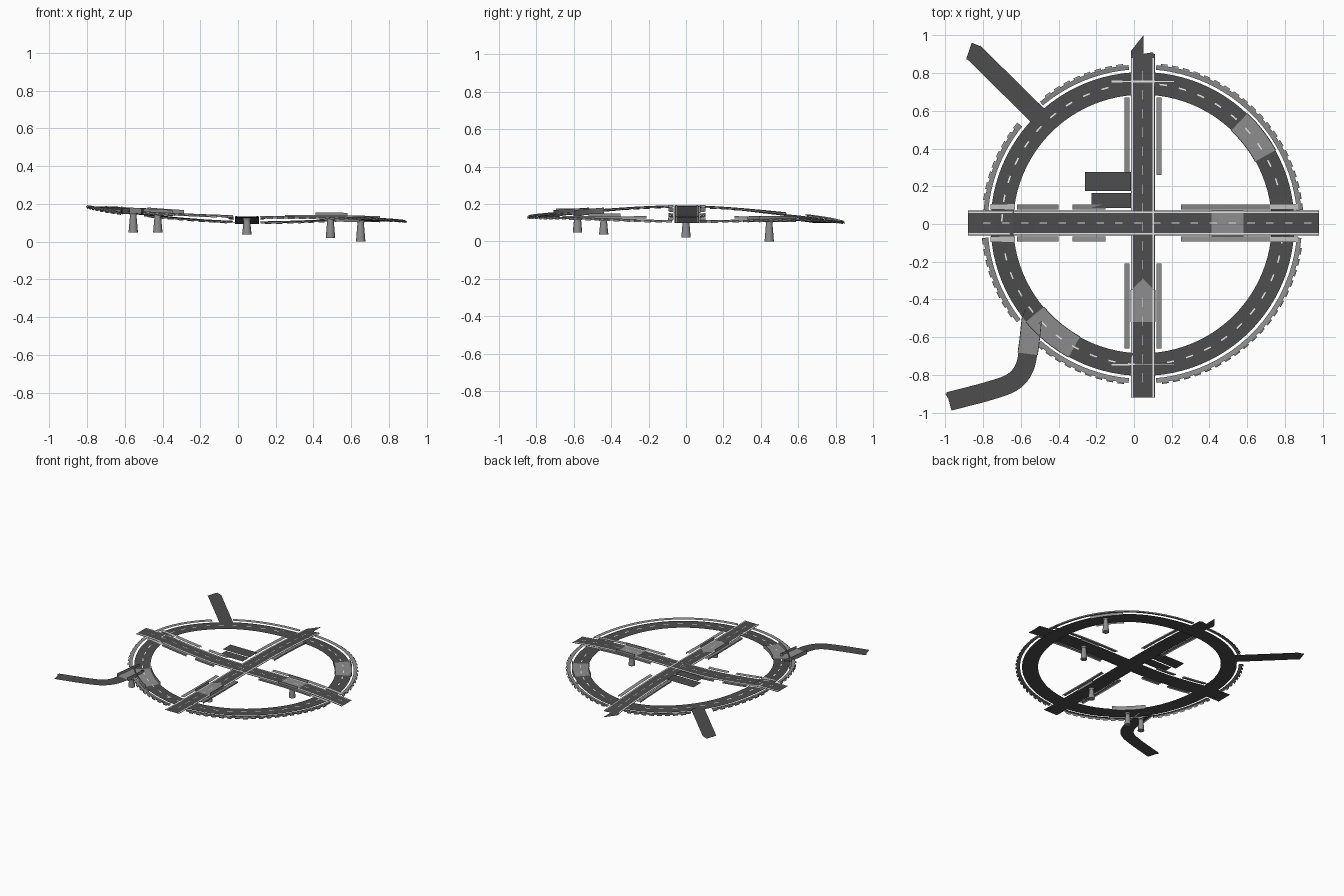
import bpy, bmesh, math
from mathutils import Vector, Matrix

cube = bpy.data.objects.get("Cube")
if cube:
    bpy.data.objects.remove(cube)


def material(name, v):
    m = bpy.data.materials.new(name)
    m.use_nodes = True
    m.diffuse_color = (v, v, v, 1)
    m.node_tree.nodes["Principled BSDF"].inputs["Base Color"].default_value = (v, v, v, 1)
    return m


ASPHALT = material("asphalt", 0.075)
CONCRETE = material("concrete", 0.27)
PALE = material("pale_concrete", 0.55)
WHITE = material("white_paint", 0.8)


def finish(name, bm, mat):
    me = bpy.data.meshes.new(name)
    bm.to_mesh(me)
    bm.free()
    me.materials.append(mat)
    ob = bpy.data.objects.new(name, me)
    bpy.context.collection.objects.link(ob)
    return ob


def interp(keys, t):
    """Smooth curve through (position, value) keys."""
    def slope(i):
        a, b = keys[max(i - 1, 0)], keys[min(i + 1, len(keys) - 1)]
        return (b[1] - a[1]) / (b[0] - a[0])
    t = min(max(t, keys[0][0]), keys[-1][0])
    i = next(i for i in range(len(keys) - 1) if t <= keys[i + 1][0])
    (x0, y0), (x1, y1) = keys[i], keys[i + 1]
    h = x1 - x0
    s = (t - x0) / h
    return (y0 * (1 + 2 * s) * (1 - s) ** 2 + y1 * s * s * (3 - 2 * s)
            + h * slope(i) * s * (1 - s) ** 2 + h * slope(i + 1) * s * s * (s - 1))


def frame(path, t):
    """Point on a path and its level left-hand direction."""
    d = path(t + 0.01) - path(t - 0.01)
    return path(t), Vector((-d.y, d.x, 0)).normalized()


def ribbons(name, path, spans, profile, mat, steps=8):
    """Sweep an open (offset, height) profile along spans of a path."""
    bm = bmesh.new()
    for t0, t1 in spans:
        last = None
        for i in range(steps + 1):
            p, n = frame(path, t0 + (t1 - t0) * i / steps)
            row = [bm.verts.new(p + n * o + Vector((0, 0, h))) for o, h in profile]
            if last:
                for k in range(len(row) - 1):
                    bm.faces.new((last[k], last[k + 1], row[k + 1], row[k]))
            last = row
    for f in bm.faces:
        f.normal_update()
        if f.normal.z < -0.01:
            f.normal_flip()
    return finish(name, bm, mat)


def flat(a, b, h=0.0):
    return [(b, h), (a, h)]


# Paths: ring, two crossing roads and two exits
CX, RADIUS, HALF = 0.045, 0.745, 0.06
RING_Z = [0.105, 0.115, 0.10, 0.142, 0.185, 0.155, 0.13, 0.122]
RING_KEYS = [(k * 45, RING_Z[k % 8]) for k in range(-2, 11)]
EW_KEYS = [(-0.9, 0.192), (-0.7, 0.186), (-0.5, 0.162), (-0.25, 0.138), (0, 0.131),
           (0.5, 0.132), (0.75, 0.12), (1, 0.095)]
NS_KEYS = [(-0.92, 0.132), (-0.44, 0.126), (0, 0.128), (0.4, 0.124), (0.75, 0.106), (1, 0.085)]
SW_X = [(0, -0.54), (1, -0.558), (2, -0.58), (3, -0.64), (4, -0.76), (5, -0.98)]
SW_Y = [(0, -0.49), (1, -0.65), (2, -0.76), (3, -0.835), (4, -0.882), (5, -0.94)]


def ring(a):
    r = math.radians(a)
    return Vector((CX + RADIUS * math.cos(r), RADIUS * math.sin(r), interp(RING_KEYS, a)))


def east_west(x):
    return Vector((x, 0.005, interp(EW_KEYS, x)))


def north_south(y):
    return Vector((0.047, y, interp(NS_KEYS, y)))


def north_west(t):
    return Vector((-0.50 - 0.35 * t, 0.565 + 0.345 * t, 0.145))


def south_west(t):
    e = t - min(max(t, 0), 5)
    return Vector((interp(SW_X, t) - 0.22 * e, interp(SW_Y, t) - 0.06 * e, 0.155))


# Road surfaces
ribbons("ring_road", ring, [(0, 360)], flat(-HALF, HALF), ASPHALT, 96)
ribbons("east_west_road", east_west, [(-0.88, 0.98)], flat(-0.066, 0.066), ASPHALT, 48)
ribbons("north_south_road", north_south, [(-0.92, 0.9)], flat(-0.064, 0.064), ASPHALT, 48)
ribbons("north_west_exit", north_west, [(0, 1)], flat(-0.05, 0.05), ASPHALT, 4)
ribbons("south_west_exit", south_west, [(0, 5)], flat(-0.05, 0.05), ASPHALT, 30)


def plate(name, points, z, mat):
    bm = bmesh.new()
    bm.faces.new([bm.verts.new((x, y, z)) for x, y in points])
    return finish(name, bm, mat)


# Ragged road ends
plate("north_road_tip", [(0.11, 0.89), (0.1, 0.91), (0.05, 0.885), (0.05, 1), (-0.017, 0.915),
                         (-0.017, 0.89)], 0.092, ASPHALT)
plate("north_west_tip", [(-0.81, 0.94), (-0.86, 0.96), (-0.89, 0.87)], 0.145, ASPHALT)
plate("south_west_tip", [(-0.965, -0.89), (-1, -0.9), (-0.975, -0.94)], 0.155, ASPHALT)

# Parking bays beside the crossing
plate("large_bay", [(-0.26, 0.175), (-0.017, 0.175), (-0.017, 0.275), (-0.26, 0.275)], 0.142, ASPHALT)
plate("small_bay", [(-0.225, 0.085), (-0.017, 0.085), (-0.017, 0.165), (-0.225, 0.165)], 0.142, ASPHALT)

# Painted lane dashes and edge lines
W = 0.004
ribbons("ring_dashes", ring, [(a * 8, a * 8 + 3) for a in range(45) if a % 11.25 > 1],
        flat(-W, W, 0.003), WHITE, 2)
ribbons("east_west_dashes", east_west, [(-0.8 + i * 0.1, -0.76 + i * 0.1) for i in range(18)],
        flat(-W / 2, W / 2, 0.003), WHITE, 2)
ribbons("north_south_dashes", north_south, [(-0.84 + i * 0.1, -0.79 + i * 0.1) for i in range(17)],
        flat(-W / 2, W / 2, 0.003), WHITE, 2)
for side, s in (("left", 1), ("right", -1)):
    for name, path, span in (("east_west", east_west, (-0.88, 0.98)),
                             ("north_south", north_south, (-0.92, 0.88))):
        ribbons(f"{name}_{side}_edge_line", path, [span],
                flat(s * 0.056 - W, s * 0.056 + W, 0.003), WHITE, 48)
for name, y, z in (("north", 0.755, 0.112), ("south", -0.745, 0.14)):
    ribbons(name + "_junction_line", lambda x: Vector((x, y, z)), [(-0.12, 0.215)],
            flat(-W, W), WHITE, 2)

# Roadside barriers: flat cap with a short outer skirt
for side, s in (("left", 1), ("right", -1)):
    cap = [(s * 0.071, 0.004), (s * 0.098, 0.008), (s * 0.098, -0.004)]
    ribbons(f"east_west_{side}_barrier", east_west,
            [(-0.62, -0.4), (-0.325, -0.15), (0.25, 0.72)], cap, CONCRETE)
    ribbons(f"north_south_{side}_barrier", north_south, [(-0.66, -0.21), (0.26, 0.67)], cap, CONCRETE)
    ribbons(f"ring_junction_{side}_pad", east_west, [(-0.76, -0.63), (0.72, 0.87)],
            flat(s * 0.071, s * 0.1, 0.006), PALE, 4)
ARCS = [(5, 85), (95, 130), (141, 175), (185, 218), (229, 265), (275, 355)]
ribbons("ring_barrier", ring, ARCS, [(-0.075, 0.004), (-0.1, 0.008), (-0.1, -0.004)], CONCRETE, 24)

# Small plates giving the ring barrier its serrated rim
teeth = [(a, a + 2.4) for a in range(5, 355, 4) if any(p <= a and a + 2.4 <= q for p, q in ARCS)]
ribbons("ring_barrier_teeth", ring, teeth, [(-0.1, 0.006), (-0.109, 0.002), (-0.109, -0.007)], CONCRETE, 1)

# Concrete bridge decks with thin parapets
DECKS = [("ring_east", ring, (29, 46.5), HALF), ("ring_south_west", ring, (220, 241), HALF),
         ("east", east_west, (0.41, 0.58), 0.066), ("south", north_south, (-0.52, -0.35), 0.062),
         ("exit", south_west, (0, 1.3), 0.05)]
for name, path, span, w in DECKS:
    ribbons(name + "_bridge_deck", path, [span], flat(-w, w, 0.0025), CONCRETE, 10)
    for side, s in (("left", 1), ("right", -1)):
        ribbons(f"{name}_bridge_{side}_parapet", path, [span],
                [(s * w, -0.01), (s * w, 0.022), (s * (w + 0.004), 0.022), (s * (w + 0.004), -0.01)],
                CONCRETE, 10)
plate("south_deck_point", [(-0.015, -0.35), (0.109, -0.35), (0.047, -0.29)], 0.13, CONCRETE)

# Tapered bridge piers with a collar under the deck
PIERS = [(0.65, 0.445, 0, 0.112), (0.49, 0, 0.02, 0.128), (0.047, -0.44, 0.037, 0.124),
         (-0.555, -0.58, 0.048, 0.152), (-0.425, -0.58, 0.048, 0.148)]
for i, (x, y, z0, z1) in enumerate(PIERS):
    bm = bmesh.new()
    for lo, hi, r0, r1 in ((z0, z1, 0.025, 0.016), (z1 - 0.012, z1, 0.02, 0.022)):
        bmesh.ops.create_cone(bm, cap_ends=True, segments=16, radius1=r0, radius2=r1, depth=hi - lo,
                              matrix=Matrix.Translation((x, y, (lo + hi) / 2)))
    ob = finish(f"bridge_pier_{i + 1}", bm, CONCRETE)
    bpy.ops.object.select_all(action="DESELECT")
    ob.select_set(True)
    bpy.context.view_layer.objects.active = ob
    bpy.ops.object.shade_smooth_by_angle()
